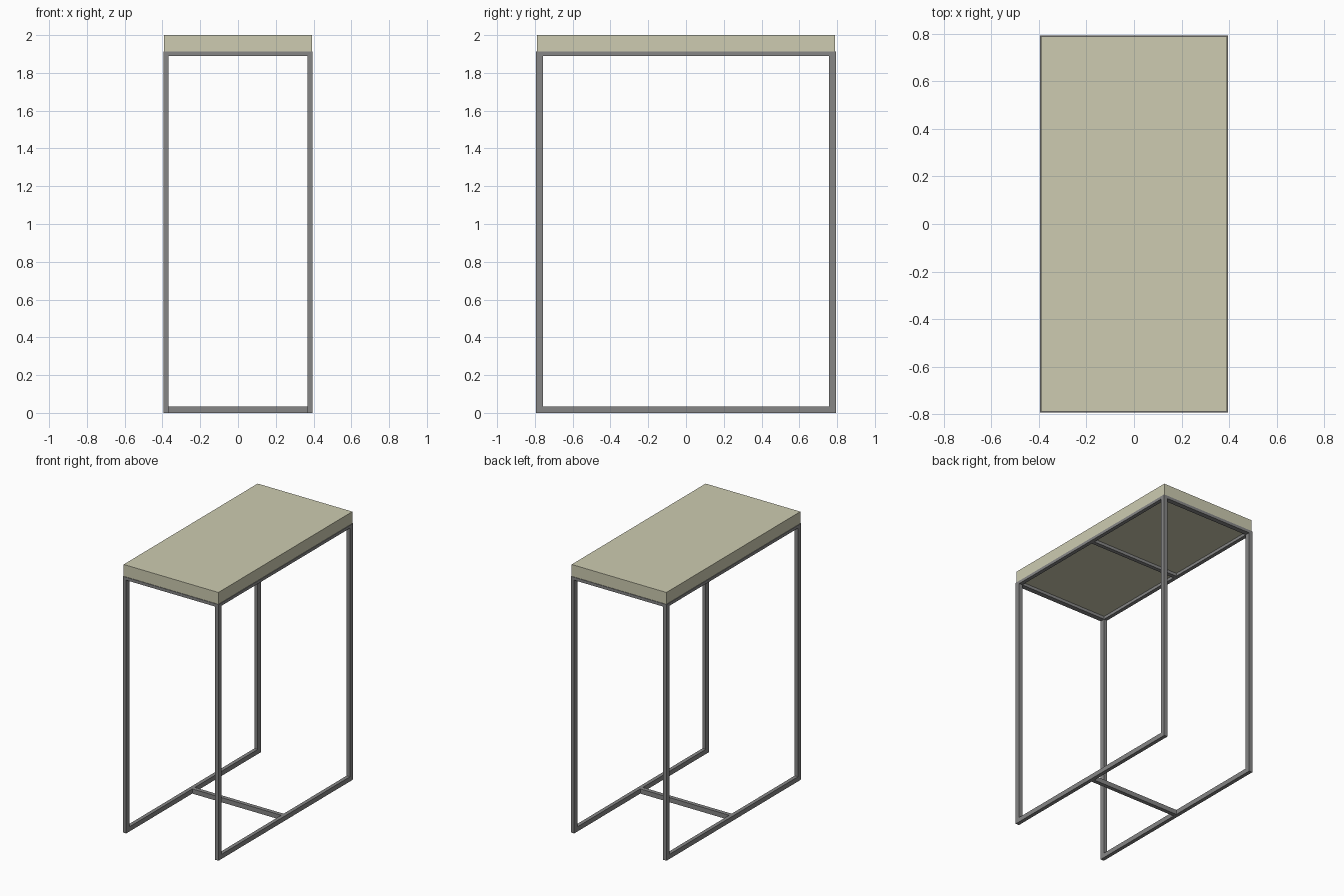
import bpy

if "Cube" in bpy.data.objects:
    bpy.data.objects.remove(bpy.data.objects["Cube"])

X, Y = 0.395, 0.794      # outer half sizes of the frame
TX, TY = 0.028, 0.037    # tube width across x and along y
TOP, RAIL = 1.912, 0.022  # frame height, top rail thickness


def box(name, lo, hi, mat=None):
    bpy.ops.mesh.primitive_cube_add(size=1, location=[(a + b) / 2 for a, b in zip(lo, hi)])
    ob = bpy.context.object
    ob.name = name
    ob.scale = [b - a for a, b in zip(lo, hi)]
    bpy.ops.object.transform_apply(location=False, rotation=False, scale=True)
    if mat:
        ob.data.materials.append(mat)
    return ob


def material(name, color):
    m = bpy.data.materials.new(name)
    m.diffuse_color = color
    m.use_nodes = True
    m.node_tree.nodes["Principled BSDF"].inputs["Base Color"].default_value = m.diffuse_color
    return m


wood = material("pale_top", (0.61, 0.60, 0.44, 1))
metal = material("dark_metal", (0.24, 0.24, 0.24, 1))

# Table top, set in slightly from the frame edge
box("table_top", (-X + 0.004, -Y + 0.004, TOP), (X - 0.004, Y - 0.004, 2.0), wood)

for sx, side in ((-1, "left"), (1, "right")):
    x0, x1 = sorted((sx * X, sx * (X - TX)))
    # Legs
    for sy, end in ((-1, "front"), (1, "back")):
        y0, y1 = sorted((sy * Y, sy * (Y - TY)))
        box(f"{end}_{side}_leg", (x0, y0, 0), (x1, y1, TOP), metal)
    # Long rails at floor and under the top
    box(f"{side}_floor_rail", (x0, -Y + TY, 0), (x1, Y - TY, 0.035), metal)
    box(f"{side}_top_rail", (x0, -Y + TY, TOP - RAIL), (x1, Y - TY, TOP), metal)

# Short rails under the top: both ends and the middle
for name, y in (("front", -Y + TY / 2), ("middle", 0), ("back", Y - TY / 2)):
    w = TY / 2 if y else 0.015
    box(f"{name}_top_rail", (-X + TX, y - w, TOP - RAIL), (X - TX, y + w, TOP), metal)

# Floor stretcher joining the two side frames
box("floor_stretcher", (-X + TX, -0.015, 0), (X - TX, 0.015, 0.035), metal)
